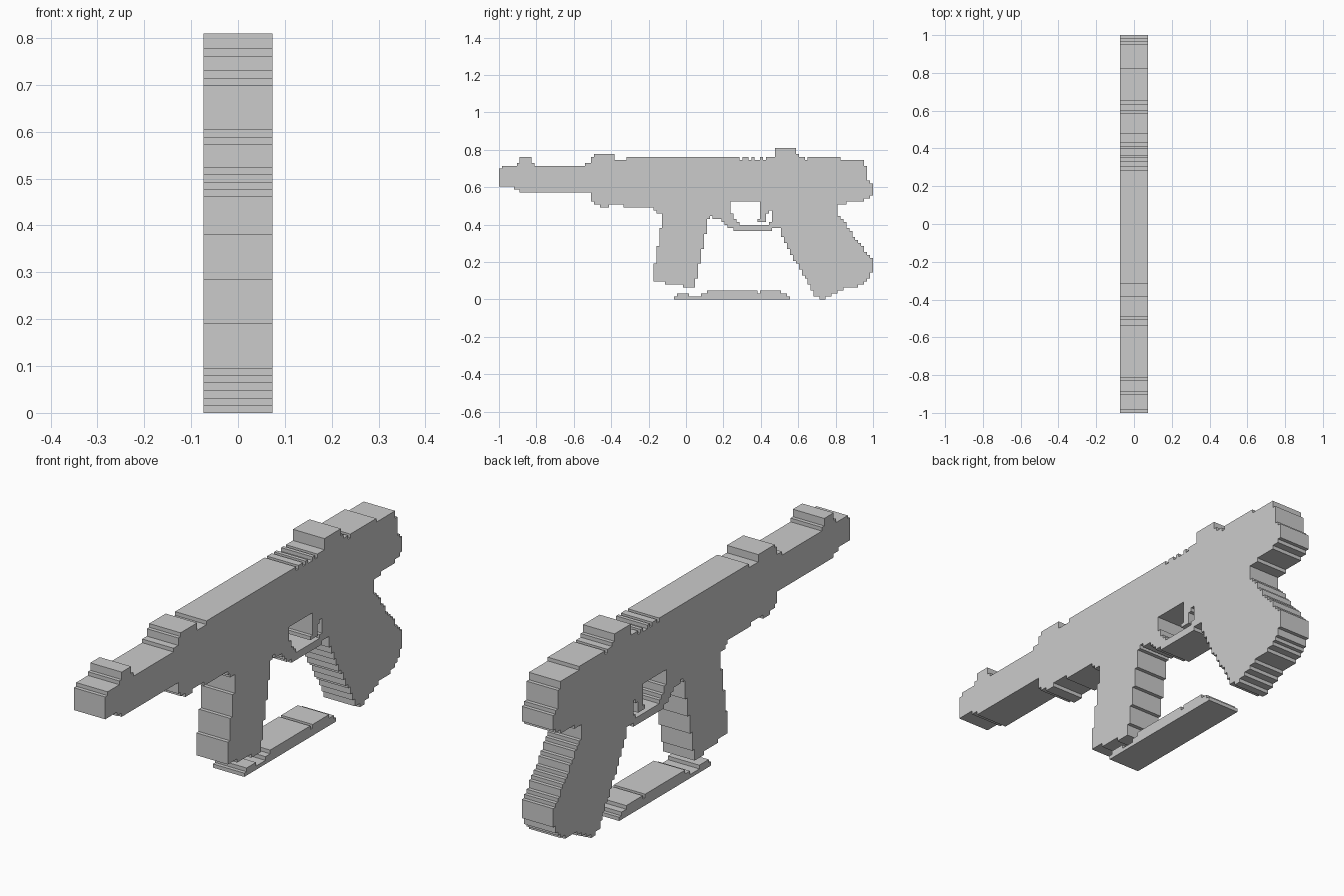
import bpy, bmesh

if "Cube" in bpy.data.objects:
    bpy.data.objects.remove(bpy.data.objects["Cube"])

P = 2 / 126          # size of one stair step
HALF = 0.074         # half thickness along x


def steps(pts, n):
    """Value of a stepped outline at index n: holds until the next point."""
    return [v for i, v in pts if i <= n][-1]


def slope(pts, n):
    """Value of a sloped outline at row n, snapped to whole steps."""
    for (a, u), (b, v) in zip(pts, pts[1:]):
        if a <= n <= b:
            return int(u + (v - u) * (n - a) / (b - a) + 0.5)
    return pts[-1][1]


def columns(start, end, bottom, top):
    return {(i, k) for i in range(start, end)
            for k in range(steps(bottom, i), steps(top, i))}


def rows(start, end, left, right, outline):
    return {(i, k) for k in range(start, end)
            for i in range(outline(left, k), outline(right, k))}


# Barrel and receiver, with a small pin hole
receiver = columns(
    0, 126,
    [(0, 38), (5, 37), (7, 36), (31, 33), (32, 32), (34, 31), (37, 32), (42, 31),
     (52, 30), (53, 29), (70, 28), (78, 33), (114, 32), (117, 33), (123, 34), (125, 35)],
    [(0, 44), (1, 45), (6, 46), (7, 48), (11, 46), (12, 45), (29, 46), (31, 48),
     (32, 49), (39, 47), (43, 48), (81, 47), (82, 48), (84, 47), (85, 48), (86, 47),
     (88, 48), (89, 47), (90, 48), (93, 51), (100, 49), (101, 48), (103, 47),
     (104, 48), (115, 47), (123, 45), (124, 40), (125, 39)])
receiver -= columns(72, 74, [(0, 30)], [(0, 32)])

# Front grip
front_grip = rows(4, 29,
                  [(0, 62), (5, 56), (6, 52), (12, 53), (18, 54), (24, 55)],
                  [(0, 66), (7, 67), (12, 68), (17, 69), (22, 70), (27, 71)], steps)

# Rear grip
rear_grip = rows(0, 33,
                 [(0, 108), (1, 106), (4, 105), (8, 102), (12, 100), (17, 97),
                  (22, 95), (24, 94), (33, 94)],
                 [(0, 110), (1, 112), (2, 114), (3, 116), (4, 121), (5, 123), (6, 124),
                  (8, 125), (10, 126), (13, 126), (15, 124), (18, 122), (20, 120),
                  (23, 118), (26, 116), (28, 114), (33, 114)], slope)

# Guard loop around the trigger opening
guard = columns(70, 94,
                [(70, 27), (71, 28), (72, 27), (75, 26), (76, 25), (77, 24),
                 (79, 23), (92, 24)], [(0, 33)])
guard -= columns(78, 92, [(78, 29), (79, 27), (80, 26), (81, 25), (91, 26)], [(0, 33)])

# Trigger
trigger = columns(87, 92, [(87, 26), (90, 29), (91, 30)], [(87, 27), (88, 33)])

# Loose plate on the ground
plate = columns(59, 98, [(0, 0)],
                [(59, 1), (60, 2), (64, 1), (68, 2), (70, 3), (87, 2), (88, 3),
                 (95, 2), (97, 1)])

parts = {"receiver": receiver, "front_grip": front_grip, "rear_grip": rear_grip,
         "trigger_guard": guard, "trigger": trigger, "ground_plate": plate}
solid = set().union(*parts.values())
used = set()

# Extrude each silhouette; no walls where parts touch
for name, cells in parts.items():
    cells = cells - used
    used |= cells
    bm = bmesh.new()
    cache = {}

    def vert(s, i, k):
        if (s, i, k) not in cache:
            cache[s, i, k] = bm.verts.new((s * HALF, i * P - 1, k * P))
        return cache[s, i, k]

    for i, k in sorted(cells):
        ring = [(i, k), (i + 1, k), (i + 1, k + 1), (i, k + 1)]
        bm.faces.new([vert(1, *c) for c in ring])
        bm.faces.new([vert(-1, *c) for c in reversed(ring)])
        sides = [(i, k - 1), (i + 1, k), (i, k + 1), (i - 1, k)]
        for n, near in enumerate(sides):
            if near not in solid:
                a, b = ring[n], ring[(n + 1) % 4]
                bm.faces.new([vert(1, *b), vert(1, *a), vert(-1, *a), vert(-1, *b)])
    bmesh.ops.dissolve_limit(bm, angle_limit=0.01, verts=bm.verts, edges=bm.edges)
    mesh = bpy.data.meshes.new(name)
    bm.to_mesh(mesh)
    bm.free()
    bpy.context.collection.objects.link(bpy.data.objects.new(name, mesh))
